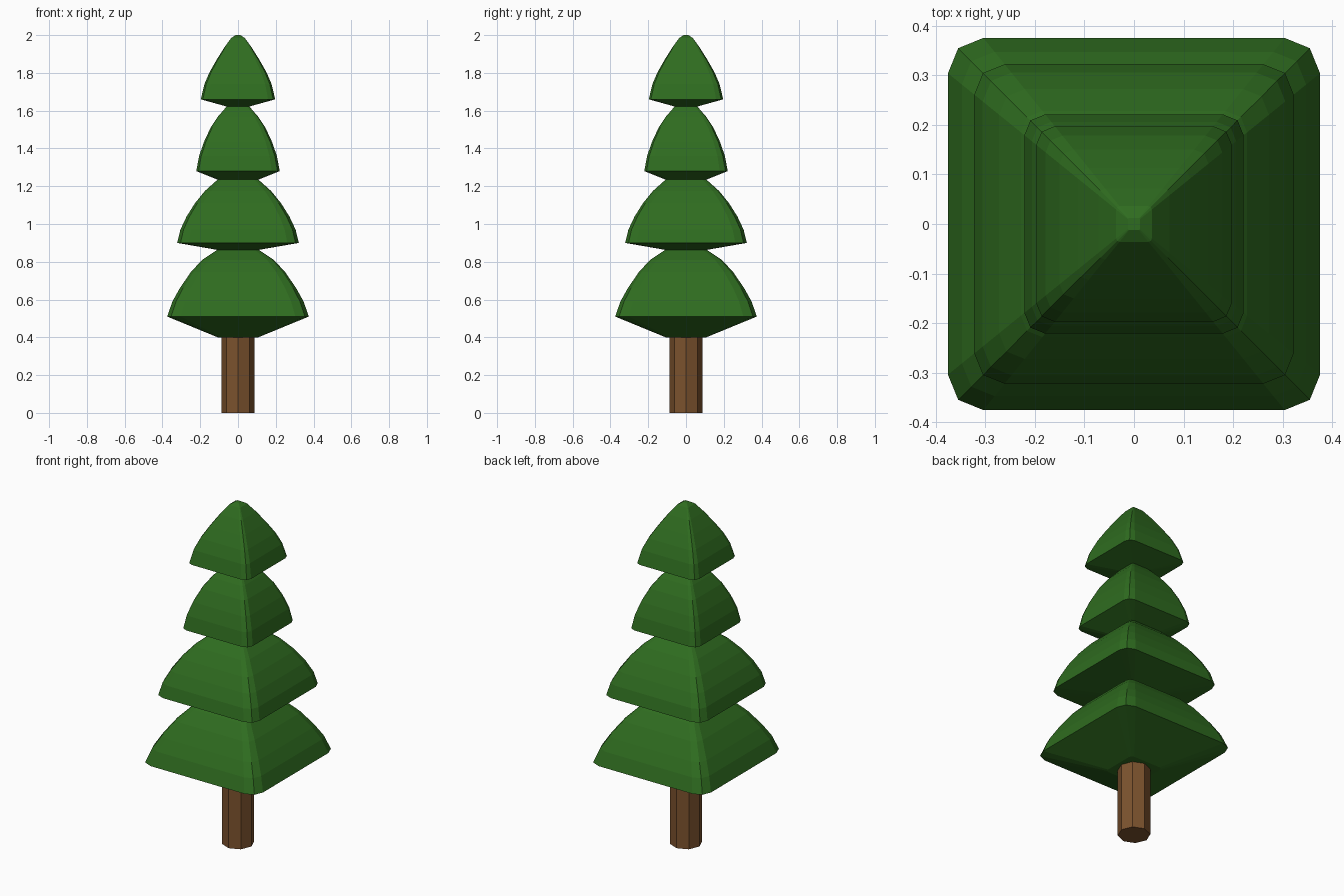
import bpy, bmesh
from math import cos, sin, pi

if "Cube" in bpy.data.objects:
    bpy.data.objects.remove(bpy.data.objects["Cube"])


def material(name, rgb):
    mat = bpy.data.materials.new(name)
    mat.diffuse_color = (*rgb, 1)
    mat.use_nodes = True
    mat.node_tree.nodes["Principled BSDF"].inputs["Base Color"].default_value = mat.diffuse_color
    return mat


def loft(name, outline, profile, mat):
    """Stack scaled copies of a 2D outline at (scale, z) stations and cap the ends."""
    bm = bmesh.new()
    rings = [[bm.verts.new((x * s, y * s, z)) for x, y in outline] for s, z in profile]
    n = len(outline)
    for a, b in zip(rings, rings[1:]):
        for i in range(n):
            j = (i + 1) % n
            bm.faces.new((a[i], a[j], b[j], b[i]))
    bm.faces.new(rings[0][::-1])
    bm.faces.new(rings[-1])
    mesh = bpy.data.meshes.new(name)
    bm.to_mesh(mesh)
    bm.free()
    mesh.materials.append(mat)
    obj = bpy.data.objects.new(name, mesh)
    bpy.context.collection.objects.link(obj)
    return obj


green = material("needle_green", (0.028, 0.15, 0.014))
brown = material("bark_brown", (0.2, 0.085, 0.027))

# Trunk: plain octagonal post
octagon = [(cos(i * pi / 4), sin(i * pi / 4)) for i in range(8)]
loft("trunk", octagon, [(0.087, 0), (0.087, 0.42)], brown)

# Foliage outline: square with two-segment rounded corners
corner = [(1, 0.81), (0.945, 0.945), (0.81, 1)]
square = []
for k in range(4):
    c, s = round(cos(k * pi / 2)), round(sin(k * pi / 2))
    square += [(c * x - s * y, s * x + c * y) for x, y in corner]

# Foliage profile: four domed tiers (half width, height), each starting at its rim
tiers = [
    [(0.375, 0.51), (0.347, 0.59), (0.308, 0.66), (0.25, 0.745), (0.19, 0.81), (0.11, 0.863)],
    [(0.322, 0.90), (0.305, 0.97), (0.272, 1.04), (0.228, 1.11), (0.175, 1.175), (0.108, 1.235)],
    [(0.221, 1.28), (0.206, 1.36), (0.18, 1.435), (0.145, 1.51), (0.105, 1.57), (0.06, 1.622)],
    [(0.197, 1.66), (0.178, 1.74), (0.15, 1.805), (0.113, 1.87), (0.072, 1.935), (0.036, 1.985), (0.012, 2.0)],
]
loft("foliage", square, [(0.107, 0.40)] + sum(tiers, []), green)
